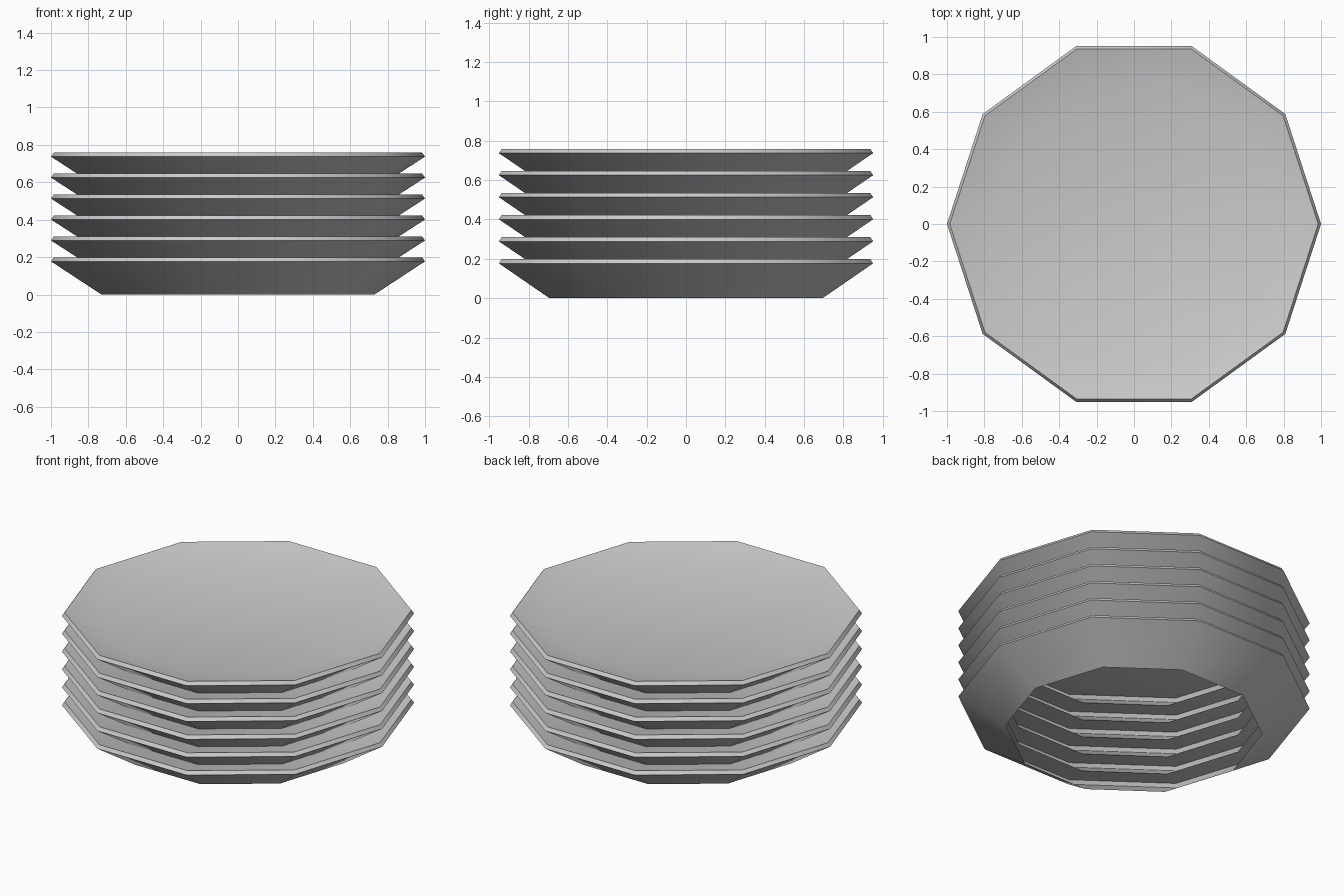
import bpy, bmesh, math

if "Cube" in bpy.data.objects:
    bpy.data.objects.remove(bpy.data.objects["Cube"])

SIDES = 10
COUNT = 6
STEP = 0.112
BASE_R, NECK_R, EDGE_R, RIM_R = 0.73, 0.77, 1.0, 0.985
NECK_Z, EDGE_Z, RIM_Z = 0.14, 0.177, 0.198

bm = bmesh.new()


def ring(radius, z):
    return [bm.verts.new((radius * math.cos(2 * math.pi * i / SIDES),
                          radius * math.sin(2 * math.pi * i / SIDES), z))
            for i in range(SIDES)]


def bridge(a, b):
    for i in range(SIDES):
        j = (i + 1) % SIDES
        bm.faces.new((a[i], a[j], b[j], b[i]))


# Stacked dishes: flared wall, bevelled rim, then a shallow slope into the dish
wall = ring(BASE_R, 0)
for k in range(COUNT):
    z = k * STEP
    edge = ring(EDGE_R, z + EDGE_Z)
    rim = ring(RIM_R, z + RIM_Z)
    neck = ring(NECK_R, z + NECK_Z)
    bridge(wall, edge)
    bridge(edge, rim)
    bridge(rim, neck)
    wall = neck

# Floor of the top dish; the lowest base stays open
bm.faces.new(neck)

mesh = bpy.data.meshes.new("plate_stack")
bm.to_mesh(mesh)
bm.free()
stack = bpy.data.objects.new("plate_stack", mesh)
bpy.context.collection.objects.link(stack)
bpy.context.view_layer.objects.active = stack
stack.select_set(True)
bpy.ops.object.shade_smooth_by_angle(angle=math.radians(35))
